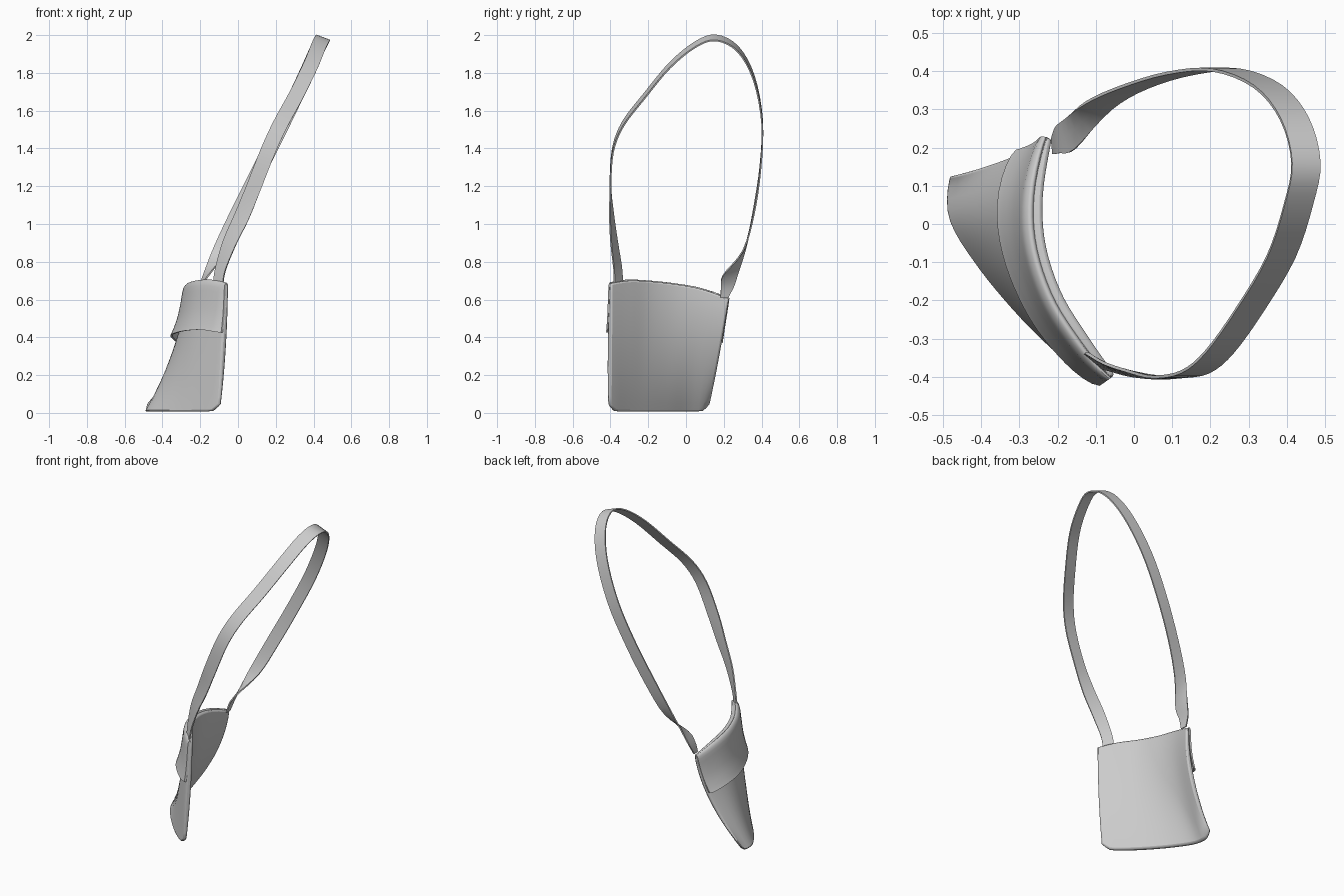
import bpy, bmesh, math
from mathutils import Vector

cube = bpy.data.objects.get("Cube")
if cube:
    bpy.data.objects.remove(cube, do_unlink=True)

grey = bpy.data.materials.new("light_grey")
grey.use_nodes = True
grey.diffuse_color = (0.6, 0.6, 0.6, 1)
grey.node_tree.nodes["Principled BSDF"].inputs["Base Color"].default_value = (0.6, 0.6, 0.6, 1)


def spline(pts, t):
    """Smooth curve through equally spaced control points, t from 0 to 1."""
    n = len(pts) - 1
    i = min(max(int(t * n), 0), n - 1)
    f = t * n - i
    p = [Vector(pts[min(max(k, 0), n)]) for k in range(i - 1, i + 3)]
    return 0.5 * (2 * p[1] + (p[2] - p[0]) * f + (2 * p[0] - 5 * p[1] + 4 * p[2] - p[3]) * f ** 2
                  + (3 * p[1] - p[0] - 3 * p[2] + p[3]) * f ** 3)


def slab(name, front, back, nu, nv, bevel=0.0):
    """Closed slab between two surfaces, each a function of u and v in 0..1."""
    bm = bmesh.new()
    g = [[[bm.verts.new(fn(u / nu, v / nv)) for v in range(nv + 1)] for u in range(nu + 1)]
         for fn in (front, back)]
    for s in range(2):
        for u in range(nu):
            for v in range(nv):
                bm.faces.new((g[s][u][v], g[s][u + 1][v], g[s][u + 1][v + 1], g[s][u][v + 1]))
    rim = ([(u, 0) for u in range(nu)] + [(nu, v) for v in range(nv)]
           + [(u, nv) for u in range(nu, 0, -1)] + [(0, v) for v in range(nv, 0, -1)])
    for (a, b), (c, d) in zip(rim, rim[1:] + rim[:1]):
        bm.faces.new((g[0][a][b], g[0][c][d], g[1][c][d], g[1][a][b]))
    bmesh.ops.recalc_face_normals(bm, faces=bm.faces)
    me = bpy.data.meshes.new(name)
    bm.to_mesh(me)
    bm.free()
    ob = bpy.data.objects.new(name, me)
    bpy.context.collection.objects.link(ob)
    me.materials.append(grey)
    if bevel:
        m = ob.modifiers.new("soft_edges", "BEVEL")
        m.width, m.segments, m.angle_limit = bevel, 2, math.radians(50)
    bpy.ops.object.select_all(action="DESELECT")
    ob.select_set(True)
    bpy.context.view_layer.objects.active = ob
    bpy.ops.object.shade_smooth_by_angle(angle=math.radians(45))


# Hip-side curve of the pouch at the rim and at the base, front end to back end
RIM = [(-0.050, -0.395, 0.685), (-0.120, -0.295, 0.70), (-0.190, -0.18, 0.695),
       (-0.232, -0.05, 0.68), (-0.238, 0.08, 0.655), (-0.215, 0.225, 0.605)]
BASE = [(-0.088, -0.400, 0), (-0.194, -0.309, 0), (-0.292, -0.21, 0),
        (-0.388, -0.095, 0), (-0.460, 0.02, 0), (-0.466, 0.125, 0)]


def hip(t, v):
    a, b = spline(BASE, t), spline(RIM, t)
    w = 1 - max(0, 1 - v) ** 1.8          # concave flare towards the base
    end = max(0, (abs(2 * t - 1) - 0.82) / 0.18)
    lift = 0.04 * end * max(0, 1 - v) ** 2 + 0.008
    return Vector((a.x + (b.x - a.x) * w, a.y + (b.y - a.y) * v, b.z * v + lift * (1 - v)))


def outward(t, v):
    d = hip(min(t + 0.03, 1), v) - hip(max(t - 0.03, 0), v)
    return Vector((-d.y, d.x, 0)).normalized()


def pouch_outer(t, v):
    taper = 1 - 0.35 * abs(2 * t - 1) ** 4
    return hip(t, v) + outward(t, v) * 0.045 * taper * (0.65 + 0.35 * math.sin(math.pi * v))


slab("pouch", hip, pouch_outer, 24, 14, 0.012)

# Flap profile: (distance out from the hip side, height relative to the rim)
FLAP = [(0.022, -0.010), (0.028, 0.004), (0.040, 0.003), (0.054, -0.02),
        (0.061, -0.09), (0.068, -0.17), (0.079, -0.235), (0.085, -0.260)]


def flap(inset):
    def point(t, s):
        d, dz = spline([(a, b, 0) for a, b in FLAP], s).xy
        d *= 1 - (0.5 if t < 0.5 else 0.42) * abs(2 * t - 1) ** 4
        dz *= 1 - 0.1 * max(0, 2 * t - 1) ** 2      # shorter towards the back end
        top = spline(RIM, t).z
        v = 1 + dz / top
        p = hip(t, min(v, 1)) + outward(t, min(v, 1)) * (d - inset * min(1, s * 3))
        p.z = top + dz - inset * max(0, 1 - s * 2.5)
        return p
    return point


slab("flap", flap(0), flap(0.012), 24, 18)

# Shoulder strap: centre points with half-width vectors
STRAP = [(-0.105, -0.360, 0.66), (-0.095, -0.360, 0.75), (-0.045, -0.380, 0.90), (0.02, -0.394, 1.04),
         (0.085, -0.400, 1.20), (0.16, -0.387, 1.39), (0.225, -0.333, 1.53), (0.307, -0.218, 1.68),
         (0.385, -0.085, 1.84), (0.43, 0.05, 1.95), (0.45, 0.16, 1.985), (0.42, 0.275, 1.925),
         (0.35, 0.36, 1.77), (0.24, 0.403, 1.54), (0.12, 0.394, 1.30), (0.0, 0.358, 1.06),
         (-0.092, 0.310, 0.87), (-0.168, 0.235, 0.73), (-0.198, 0.220, 0.67), (-0.212, 0.203, 0.61)]
FLAT = (0.037, 0, -0.014)
HALF = ([(0.024, -0.020, 0), (0.027, -0.021, 0), (0.034, -0.016, -0.01), (0.037, -0.009, -0.014)]
        + [FLAT] * 12 + [(0.034, -0.008, -0.012), (0.014, -0.038, 0),
                         (0.005, -0.034, 0), (0.002, -0.02, 0)])


def strap(side):
    def point(t, s):
        c, h = spline(STRAP, t), spline(HALF, t)
        run = spline(STRAP, min(t + 0.01, 1)) - spline(STRAP, max(t - 0.01, 0))
        n = run.cross(h).normalized()
        return c + h * (2 * s - 1) + n * 0.004 * side
    return point


slab("shoulder_strap", strap(-1), strap(1), 76, 2)
